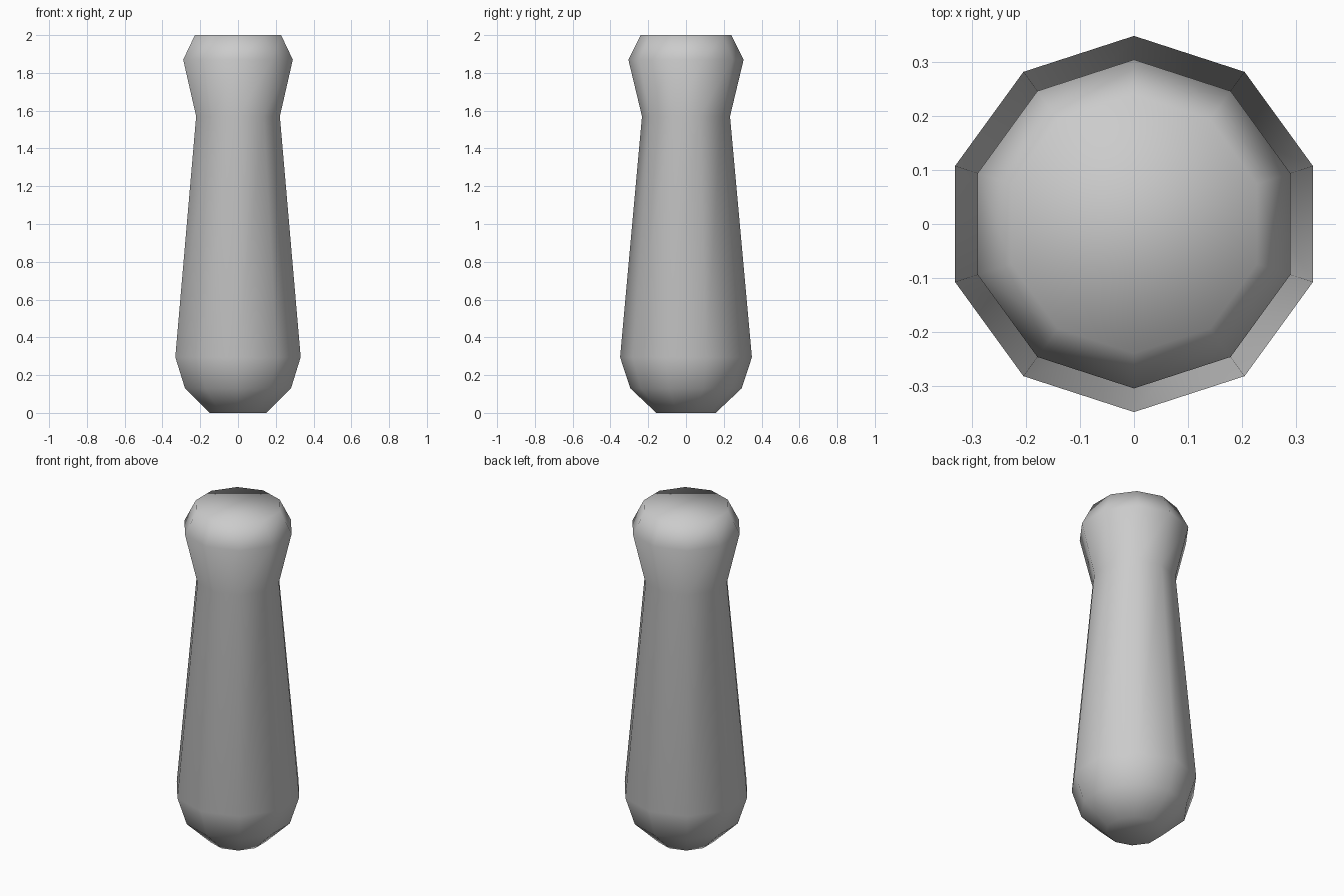
import bpy
import bmesh
import math

cube = bpy.data.objects.get("Cube")
if cube:
    bpy.data.objects.remove(cube, do_unlink=True)

SIDES = 10
# Lathe profile as (radius, height), from the foot to the rim
PROFILE = [(0.157, 0.0), (0.295, 0.13), (0.349, 0.295),
           (0.233, 1.57), (0.305, 1.87), (0.24, 2.0)]

# Plain grey material
grey = bpy.data.materials.new("plain_grey")
grey.use_nodes = True
colour = (0.6, 0.6, 0.6, 1)
grey.diffuse_color = colour
grey.node_tree.nodes["Principled BSDF"].inputs["Base Color"].default_value = colour


def ring(bm, radius, height):
    """One ten-sided loop with a corner on the y axis."""
    angles = [math.pi / 2 + math.tau * i / SIDES for i in range(SIDES)]
    return [bm.verts.new((radius * math.cos(a), radius * math.sin(a), height))
            for a in angles]


# Tapered body with rounded foot and flared head
bm = bmesh.new()
rings = [ring(bm, r, z) for r, z in PROFILE]
for low, high in zip(rings, rings[1:]):
    for i in range(SIDES):
        j = (i + 1) % SIDES
        bm.faces.new((low[i], low[j], high[j], high[i]))

# Flat end caps
bm.faces.new(rings[0][::-1])
bm.faces.new(rings[-1])
bmesh.ops.recalc_face_normals(bm, faces=bm.faces)

# Smooth shading runs over every edge, caps included
for face in bm.faces:
    face.smooth = True

mesh = bpy.data.meshes.new("tapered_handle")
bm.to_mesh(mesh)
bm.free()
mesh.materials.append(grey)
handle = bpy.data.objects.new("tapered_handle", mesh)
bpy.context.collection.objects.link(handle)
